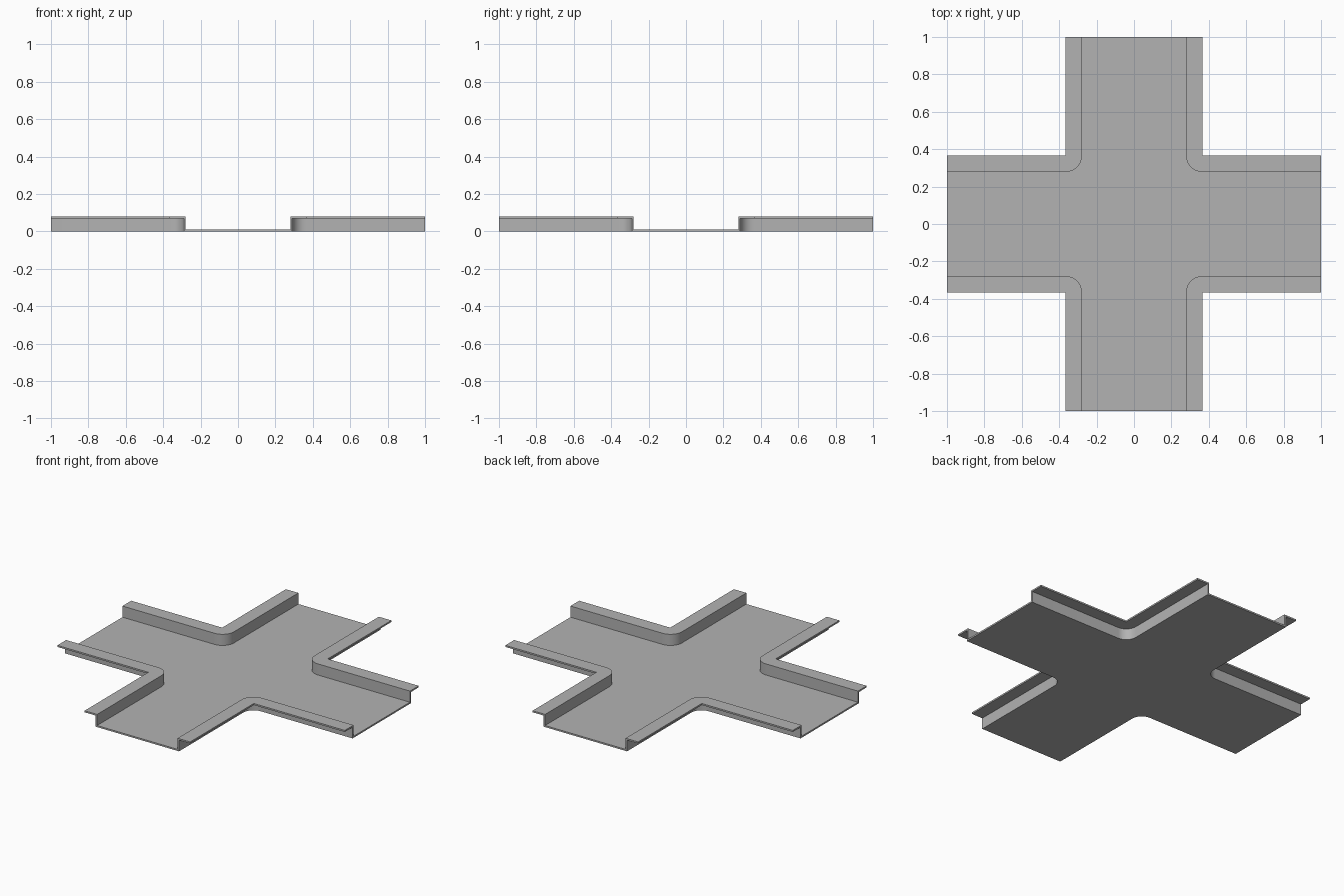
import bpy, bmesh
from math import cos, sin, pi
from mathutils import Matrix, Vector

if "Cube" in bpy.data.objects:
    bpy.data.objects.remove(bpy.data.objects["Cube"])

HALF = 1.0       # arm reach
INNER = 0.28     # inner face of the side walls
LIP = 0.367      # outer edge of the flanges
HEIGHT = 0.08
T = 0.01         # sheet thickness
CENTRE = 0.36    # centre of the corner bends
STEPS = 10

steel = bpy.data.materials.new("grey steel")
steel.use_nodes = True
colour = (0.45, 0.45, 0.45, 1)
steel.diffuse_color = colour
steel.node_tree.nodes["Principled BSDF"].inputs["Base Color"].default_value = colour


def bend(offset):
    """Path along one corner: down the +y arm, round the bend, out along +x."""
    r = CENTRE - offset
    arc = [(CENTRE + r * cos(a), CENTRE + r * sin(a))
           for a in (pi + pi / 2 * i / STEPS for i in range(STEPS + 1))]
    return [(offset, HALF)] + arc + [(HALF, offset)]


def prism(name, outline, z0, z1):
    """Upright solid with the given outline."""
    bm = bmesh.new()
    face = bm.faces.new([bm.verts.new((x, y, z0)) for x, y in outline])
    top = bmesh.ops.extrude_face_region(bm, geom=[face], use_keep_orig=True)["geom"]
    verts = [g for g in top if isinstance(g, bmesh.types.BMVert)]
    bmesh.ops.translate(bm, verts=verts, vec=(0, 0, z1 - z0))
    bmesh.ops.recalc_face_normals(bm, faces=bm.faces)
    mesh = bpy.data.meshes.new(name)
    bm.to_mesh(mesh)
    bm.free()
    mesh.materials.append(steel)
    obj = bpy.data.objects.new(name, mesh)
    bpy.context.collection.objects.link(obj)
    bpy.ops.object.select_all(action='DESELECT')
    obj.select_set(True)
    bpy.context.view_layer.objects.active = obj
    bpy.ops.object.shade_smooth_by_angle(angle=pi / 6)
    return obj


# Cross-shaped floor, its outline made of four bends
outline = []
for q in range(4):
    turn = Matrix.Rotation(q * pi / 2, 2)
    outline += [turn @ Vector(p) for p in reversed(bend(INNER + T))]
prism("floor", outline, 0, T)

# One bent wall with an outward flange in each corner
wall = bend(INNER) + bend(INNER + T)[::-1]
flange = bend(INNER) + [(HALF, LIP), (LIP, LIP), (LIP, HALF)]
for q, corner in enumerate(("back_left", "back_right", "front_right", "front_left")):
    for part, shape, z0, z1 in (("wall", wall, T, HEIGHT - T),
                                ("flange", flange, HEIGHT - T, HEIGHT)):
        obj = prism(f"{corner}_{part}", shape, z0, z1)
        obj.data.transform(Matrix.Rotation(q * pi / 2, 4, 'Z'))
